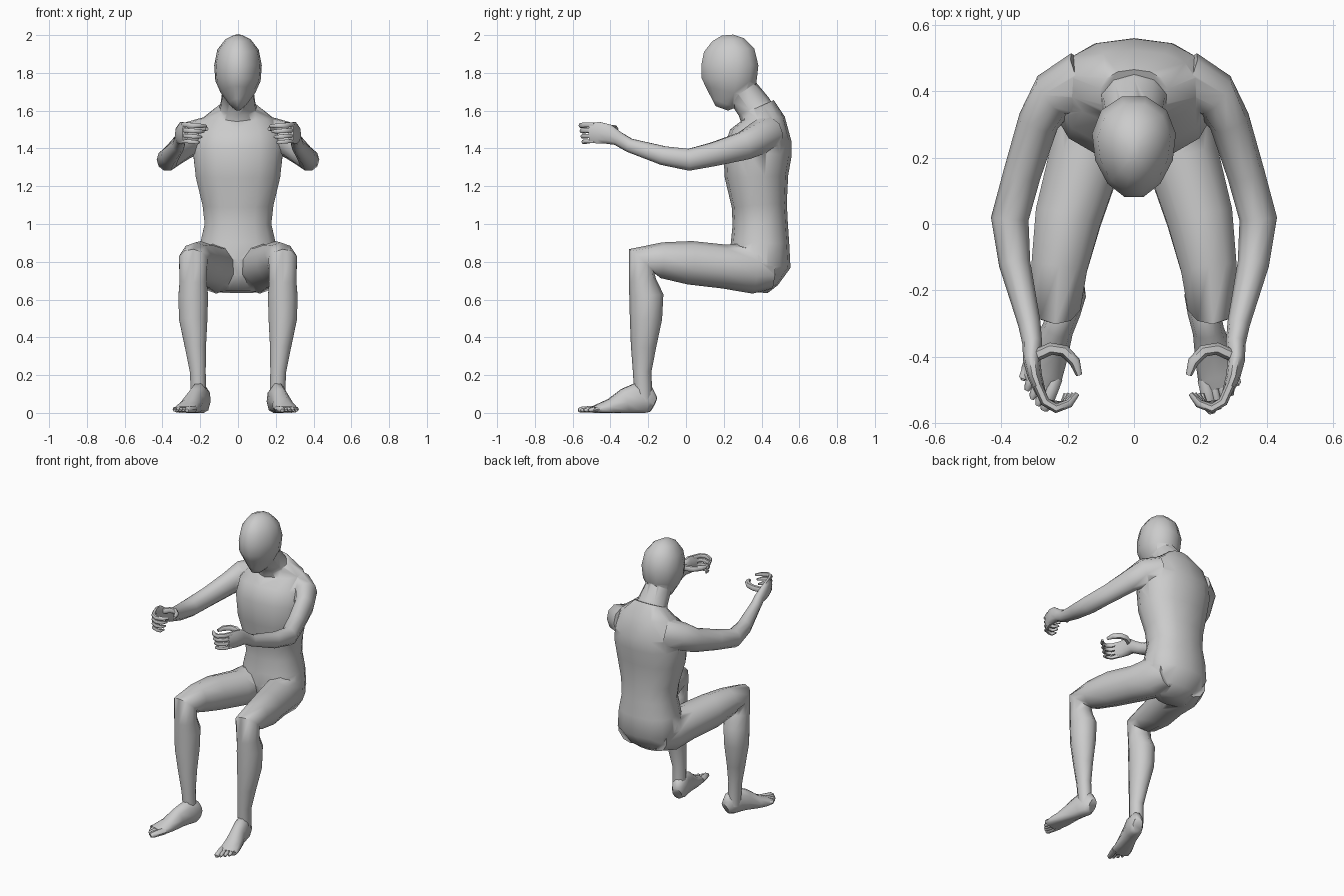
import bpy, bmesh, math
from mathutils import Vector

X, Z = Vector((1, 0, 0)), Vector((0, 0, 1))


def loft(name, rings, ref=X, n=10, power=2.0, egg=0.0, floor=None):
    """Skin of rings (x, y, z, radius along ref, radius across) following a path."""
    pts = [Vector(r[:3]) for r in rings]
    bm = bmesh.new()
    loops = []
    for i, r in enumerate(rings):
        t = (pts[min(i + 1, len(pts) - 1)] - pts[max(i - 1, 0)]).normalized()
        u = (ref - t * t.dot(ref)).normalized()
        v = t.cross(u)
        loop = []
        for k in range(n):
            a = 2 * math.pi * (k + 0.5) / n
            c, s = math.cos(a), math.sin(a)
            c = math.copysign(abs(c) ** (2 / power), c)
            s = math.copysign(abs(s) ** (2 / power), s)
            p = pts[i] + u * c * r[3] * (1 + egg * s) * 1.03 + v * s * r[4] * 1.03
            if floor is not None:
                p.z = max(p.z, floor)
            loop.append(bm.verts.new(p))
        loops.append(loop)
    for a, b in zip(loops, loops[1:]):
        for k in range(n):
            bm.faces.new((a[k], a[(k + 1) % n], b[(k + 1) % n], b[k]))
    bm.faces.new(loops[0])
    bm.faces.new(loops[-1])
    bmesh.ops.recalc_face_normals(bm, faces=bm.faces)
    me = bpy.data.meshes.new(name)
    bm.to_mesh(me)
    bm.free()
    ob = bpy.data.objects.new(name, me)
    bpy.context.collection.objects.link(ob)
    return ob


def digit(name, pts, r, floor=None):
    """Finger or toe: a thin tapering tube with a rounded tip."""
    scale = [1.0] * (len(pts) - 2) + [0.9, 0.5]
    return loft(name, [(*p, r * k, r * k) for p, k in zip(pts, scale)], Z, 6, floor=floor)


# torso from seat to neck base
body = loft("body", [(0, y, z, a, b) for z, y, a, b in [
    (0.64, 0.36, 0.10, 0.07), (0.70, 0.365, 0.165, 0.12), (0.79, 0.39, 0.205, 0.16),
    (0.90, 0.392, 0.198, 0.15), (1.0, 0.393, 0.175, 0.142), (1.1, 0.388, 0.186, 0.142),
    (1.25, 0.373, 0.222, 0.163), (1.38, 0.378, 0.236, 0.177), (1.47, 0.396, 0.225, 0.16),
    (1.56, 0.412, 0.185, 0.108), (1.62, 0.385, 0.10, 0.085)]], n=14, power=2.3)

# neck and head
parts = [
    loft("neck", [(0, 0.40, 1.53, 0.13, 0.10), (0, 0.36, 1.62, 0.095, 0.09),
                  (0, 0.30, 1.70, 0.083, 0.085), (0, 0.27, 1.77, 0.08, 0.08)], n=10),
    loft("head", [(0, y, z, a, b) for z, y, a, b in [
        (1.612, 0.19, 0.018, 0.035), (1.64, 0.20, 0.045, 0.068), (1.70, 0.222, 0.088, 0.122),
        (1.76, 0.228, 0.116, 0.146), (1.84, 0.232, 0.122, 0.152), (1.92, 0.228, 0.106, 0.134),
        (1.975, 0.222, 0.065, 0.085), (2.0, 0.22, 0.02, 0.03)]], n=12, egg=0.15),
]
details = []

for side, s, heel_x, splay in (("left", 1, 0.19, 13), ("right", -1, 0.178, 20)):
    # leg, hip to ankle
    parts.append(loft(side + "_leg", [(s * x, y, z, a, b) for x, y, z, a, b in [
        (0.10, 0.46, 0.76, 0.085, 0.10), (0.115, 0.36, 0.765, 0.115, 0.13),
        (0.145, 0.20, 0.775, 0.112, 0.113), (0.198, 0.02, 0.795, 0.102, 0.112),
        (0.225, -0.13, 0.808, 0.086, 0.092), (0.237, -0.235, 0.805, 0.077, 0.088),
        (0.237, -0.23, 0.70, 0.073, 0.07), (0.237, -0.21, 0.62, 0.08, 0.088),
        (0.237, -0.212, 0.50, 0.077, 0.083), (0.225, -0.225, 0.35, 0.057, 0.065),
        (0.213, -0.232, 0.22, 0.043, 0.048), (0.208, -0.225, 0.06, 0.04, 0.045)]]))

    # foot and toes, turned outward
    ang = math.radians(splay)

    def foot_point(d, w, z):
        return (s * (heel_x + d * math.sin(ang) + w * math.cos(ang)),
                -0.175 - d * math.cos(ang) + w * math.sin(ang), z)

    details.append(loft(side + "_foot", [(*foot_point(d, 0, z), b, a) for d, z, a, b in [
        (0.0, 0.045, 0.03, 0.045), (0.03, 0.06, 0.045, 0.08), (0.09, 0.07, 0.048, 0.09),
        (0.15, 0.055, 0.046, 0.075), (0.23, 0.03, 0.057, 0.045), (0.29, 0.02, 0.062, 0.03),
        (0.325, 0.016, 0.056, 0.018)]], Z, floor=0.0))
    for i in range(5):
        w = -0.045 + 0.023 * i
        end = 0.395 - 0.004 * i - 0.003 * i * i
        details.append(digit(side + "_toe", [foot_point(0.29, w, 0.02), foot_point(0.325, w, 0.019),
                       foot_point(end - 0.015, w, 0.016), foot_point(end, w, 0.013)],
                       0.02 if i == 0 else 0.0135, 0.002))

    # arm and palm, shoulder to knuckles
    parts.append(loft(side + "_arm", [(s * x, y, z, a, b) for x, y, z, a, b in [
        (0.15, 0.43, 1.475, 0.095, 0.09), (0.24, 0.388, 1.457, 0.088, 0.074),
        (0.287, 0.31, 1.415, 0.076, 0.06), (0.337, 0.15, 1.37, 0.064, 0.055),
        (0.374, 0.015, 1.34, 0.059, 0.055), (0.359, -0.12, 1.362, 0.051, 0.046),
        (0.315, -0.30, 1.417, 0.037, 0.033), (0.306, -0.36, 1.452, 0.038, 0.029),
        (0.308, -0.41, 1.475, 0.053, 0.025), (0.298, -0.46, 1.483, 0.058, 0.021),
        (0.280, -0.51, 1.483, 0.054, 0.015)]], Z))

    # curled fingers and thumb
    for i in range(4):
        z = 1.525 - 0.029 * i
        path = [(0.290, -0.485, z), (0.268, -0.535, z), (0.235, -0.555 + 0.004 * i, z - 0.003),
                (0.195 + 0.006 * i, -0.54, z - 0.006), (0.17 + 0.012 * i, -0.51, z - 0.006)]
        details.append(digit(side + "_finger", [(s * x, y, h) for x, y, h in path], 0.014 - 0.001 * i))
    path = [(0.305, -0.40, 1.49), (0.25, -0.375, 1.503), (0.21, -0.382, 1.507),
            (0.178, -0.415, 1.507), (0.165, -0.455, 1.503)]
    details.append(digit(side + "_thumb", [(s * x, y, h) for x, y, h in path], 0.018))

# fuse torso, head and limbs into one skin
for p in parts:
    m = body.modifiers.new("join", 'BOOLEAN')
    m.operation, m.solver, m.object = 'UNION', 'EXACT', p
dg = bpy.context.evaluated_depsgraph_get()
skin = bpy.data.meshes.new_from_object(body.evaluated_get(dg))
body.modifiers.clear()
body.data = skin
for p in parts:
    bpy.data.objects.remove(p)

# smooth shading
bpy.ops.object.select_all(action='DESELECT')
for ob in [body] + details:
    ob.select_set(True)
bpy.context.view_layer.objects.active = body
bpy.ops.object.shade_smooth_by_angle(angle=math.radians(60))
